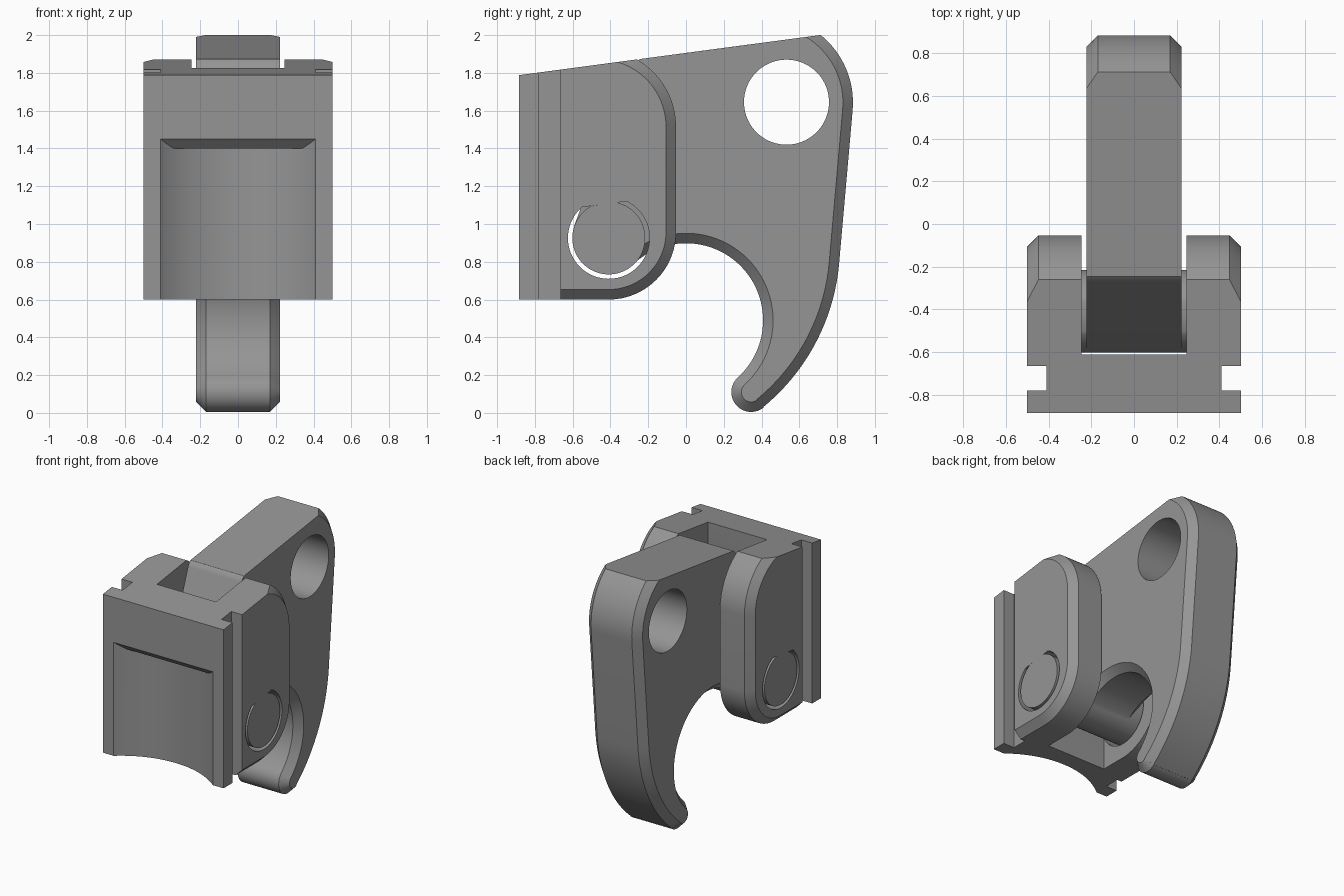
import bpy, bmesh, math
from mathutils import Vector

if "Cube" in bpy.data.objects:
    bpy.data.objects.remove(bpy.data.objects["Cube"])

grey = bpy.data.materials.new("plain grey")
grey.diffuse_color = (0.3, 0.3, 0.3, 1)
grey.use_nodes = True
grey.node_tree.nodes["Principled BSDF"].inputs["Base Color"].default_value = grey.diffuse_color


def top(y):
    """Height of the sloping top plane."""
    return 1.788 + 0.133 * (y + 0.885)


def arc(cy, cz, r, a0, a1, n=24):
    return [(cy + r * math.cos(math.radians(a0 + (a1 - a0) * i / n)),
             cz + r * math.sin(math.radians(a0 + (a1 - a0) * i / n))) for i in range(n + 1)]


def arc_to_top(cy, cz, r, a0, n=16):
    """Arc from angle a0 upward until it meets the sloping top."""
    a = a0
    while cz + r * math.sin(math.radians(a)) < top(cy + r * math.cos(math.radians(a))):
        a += 0.05
    return arc(cy, cz, r, a0, a, n)


def loft(name, layers):
    """Solid through matching (y, z) outlines placed at x positions."""
    bm = bmesh.new()
    rings = [[bm.verts.new((x, y, z)) for y, z in pts] for x, pts in layers]
    n = len(rings[0])
    for a, b in zip(rings, rings[1:]):
        for i in range(n):
            j = (i + 1) % n
            bm.faces.new((a[i], a[j], b[j], b[i]))
    bm.faces.new(rings[0])
    bm.faces.new(rings[-1])
    bmesh.ops.remove_doubles(bm, verts=bm.verts, dist=1e-5)
    bmesh.ops.recalc_face_normals(bm, faces=bm.faces)
    me = bpy.data.meshes.new(name)
    bm.to_mesh(me)
    bm.free()
    me.materials.append(grey)
    ob = bpy.data.objects.new(name, me)
    bpy.context.collection.objects.link(ob)
    return ob


def prism(name, pts, x0, x1):
    return loft(name, [(x0, pts), (x1, pts)])


def box(name, x0, x1, y0, y1, z0, z1):
    return prism(name, [(y0, z0), (y1, z0), (y1, z1), (y0, z1)], x0, x1)


def combine(ob, other, op):
    """Apply a boolean and discard the second object."""
    m = ob.modifiers.new("combine", 'BOOLEAN')
    m.object, m.operation, m.solver = other, op, 'EXACT'
    bpy.context.view_layer.objects.active = ob
    bpy.ops.object.modifier_apply(modifier=m.name)
    bpy.data.objects.remove(other)


def chamfered(name, outline, half, c):
    a, b = outline(0), outline(c)
    return loft(name, [(-half, b), (c - half, a), (half - c, a), (half, b)])


# Bracket: rounded rear edge, chamfered only behind the side grooves
def bracket_outline(i):
    pts = [(-0.885, top(-0.885)), (-0.885, 0.6), (-0.701, 0.6), (-0.70, 0.6 + i)]
    pts += arc(-0.41, 0.957, 0.357 - i, -90, 0)
    return pts + arc_to_top(-0.463, 1.515, 0.41 - i, 0)


bracket = chamfered("bracket", bracket_outline, 0.5, 0.053)
combine(bracket, box("slot", -0.245, 0.245, -0.61, 0.3, 0, 3), 'DIFFERENCE')
for s in (-1, 1):
    x0, x1 = sorted((s * 0.41, s * 0.7))
    combine(bracket, box("groove", x0, x1, -0.78, -0.665, 0, 3), 'DIFFERENCE')

# Curved front recess with a bevelled upper lip
bpy.ops.mesh.primitive_cylinder_add(vertices=128, radius=0.647, depth=2, location=(0, -1.385, 1))
recess = bpy.context.object
recess.data.materials.append(grey)
lip = [(-2.2, 0.3), (-0.5, 0.3), (-0.5, 1.40), (-0.835, 1.40), (-0.935, 1.50), (-2.2, 1.50)]
combine(recess, prism("lip", lip, -1, 1), 'INTERSECT')
combine(bracket, recess, 'DIFFERENCE')

# Pin hole with a flat roof
hole = prism("hole", arc(-0.409, 0.926, 0.216, 131, 424, 64), -1, 1)
combine(bracket, hole, 'DIFFERENCE')


# Hook: straight top and front, chamfered back, tip and claw
def hook_outline(i):
    pts = [(-0.41, 0.926), (-0.592, 0.99), (-0.275, 1.835), (-0.265, 1.855), (-0.245, top(-0.245))]
    pts += arc_to_top(0.425, 1.643, 0.459 - i, -5.4)[::-1]
    pts += arc(-0.295, 0.889, 1.11 - i, -5.4, -50.6)
    pts += arc(0.345, 0.11, 0.105 - i, -50.6, -228)
    return pts + arc(0, 0.49, 0.408 + i, -48, 130, 48)


hook = chamfered("hook", hook_outline, 0.222, 0.053)
combine(hook, prism("eye", arc(0.532, 1.645, 0.225, 0, 357, 95), -1, 1), 'DIFFERENCE')
pin = prism("pin", arc(-0.409, 0.926, 0.193, 119, 437, 64), -0.5, 0.5)
combine(hook, pin, 'UNION')
hook.name = "hook_and_pin"

# Smooth the curves, keep the edges crisp
for ob in (bracket, hook):
    bpy.ops.object.select_all(action='DESELECT')
    ob.select_set(True)
    bpy.context.view_layer.objects.active = ob
    bpy.ops.object.shade_smooth_by_angle(angle=math.radians(25))
